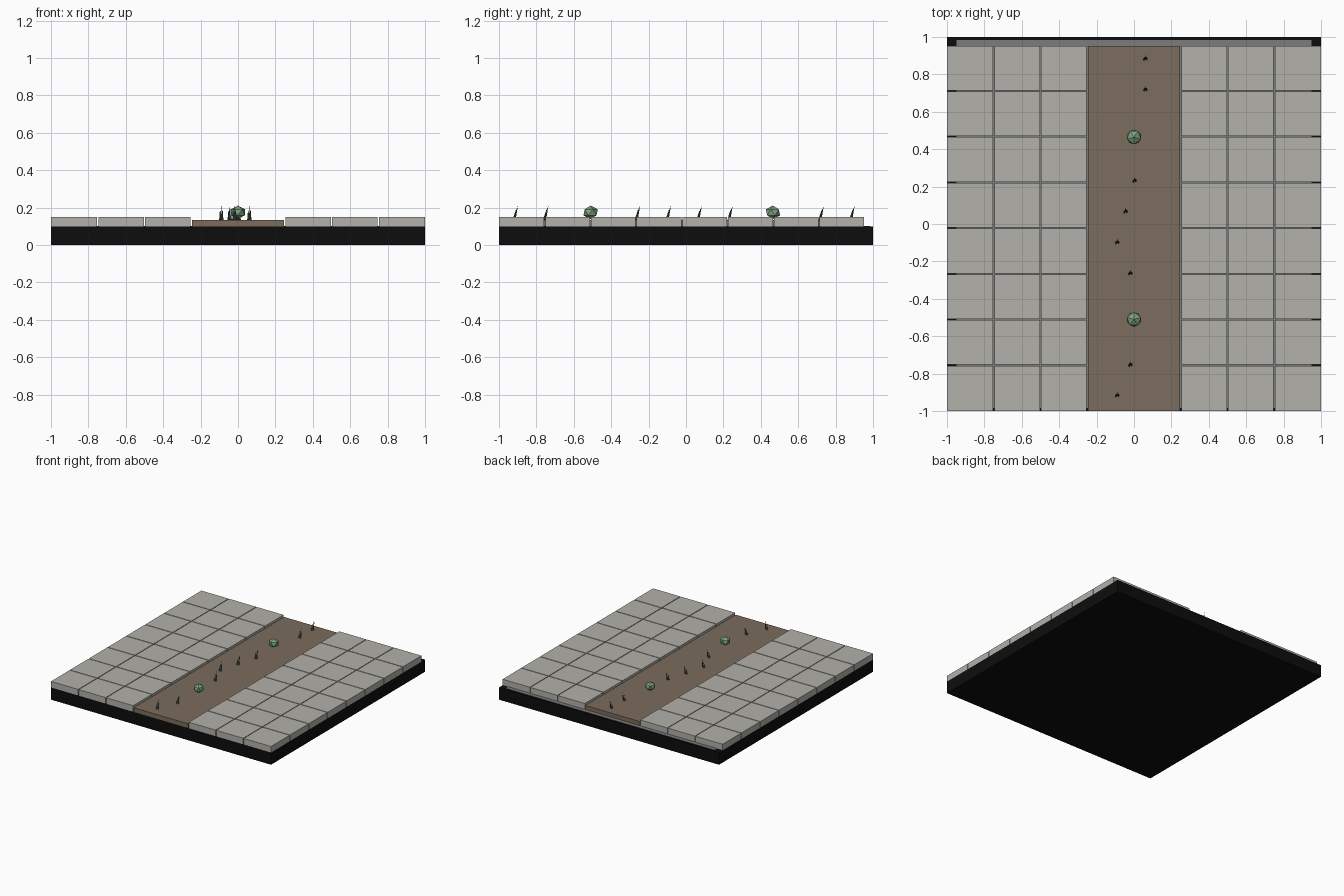
import bpy, bmesh, math
from mathutils import Matrix, Vector

if "Cube" in bpy.data.objects:
    bpy.data.objects.remove(bpy.data.objects["Cube"])


def material(name, rgb):
    m = bpy.data.materials.new(name)
    m.diffuse_color = (*rgb, 1)
    m.use_nodes = True
    m.node_tree.nodes["Principled BSDF"].inputs["Base Color"].default_value = m.diffuse_color
    return m


BLACK = material("black base", (0.004, 0.004, 0.004))
GROUT = material("grey grout", (0.2, 0.2, 0.205))
STONE = material("pale stone", (0.445, 0.44, 0.4))
DIRT = material("brown dirt", (0.2, 0.15, 0.11))
LEAF = material("soft green", (0.21, 0.37, 0.22))
GRASS = material("dark green", (0.06, 0.12, 0.07))


def finish(name, bm, mat):
    mesh = bpy.data.meshes.new(name)
    bm.to_mesh(mesh)
    bm.free()
    mesh.materials.append(mat)
    ob = bpy.data.objects.new(name, mesh)
    bpy.context.collection.objects.link(ob)
    return ob


def add_box(bm, lo, hi):
    lo, hi = Vector(lo), Vector(hi)
    mat = Matrix.Translation((lo + hi) / 2) @ Matrix.Diagonal((*(hi - lo), 1))
    bmesh.ops.create_cube(bm, size=1, matrix=mat)


def box(name, lo, hi, mat):
    bm = bmesh.new()
    add_box(bm, lo, hi)
    return finish(name, bm, mat)


# Ground layers
box("base_slab", (-1, -1, 0), (1, 1, 0.1), BLACK)
box("grout_plate", (-0.95, -0.985, 0.098), (0.95, 0.985, 0.102), GROUT)
box("dirt_path", (-0.247, -1, 0.1), (0.247, 0.952, 0.135), DIRT)

# Paving stones: three columns on each side of the path, eight rows
GAP, PITCH = 0.003, 0.2445
bm = bmesh.new()
for side in (-1, 1):
    for col in range(3):
        a, b = side * (0.25 + 0.25 * col), side * (0.5 + 0.25 * col)
        x0, x1 = min(a, b), max(a, b)
        # outer edges stay flush with the slab
        x0 = max(x0 + GAP, -1) if x0 > -1 else -1
        x1 = x1 - GAP if x1 < 1 else 1
        for row in range(8):
            y0 = -1 + PITCH * row
            add_box(bm, (x0, y0 + (GAP if row else 0), 0.1),
                    (x1, y0 + PITCH - GAP, 0.15))
finish("paving_stones", bm, STONE)

# Faceted bushes
for i, (y, turn) in enumerate(((-0.51, 0.3), (0.465, 0.94))):
    bm = bmesh.new()
    bmesh.ops.create_icosphere(
        bm, subdivisions=1, radius=1,
        matrix=Matrix.Translation((0, y, 0.175))
        @ Matrix.Rotation(turn, 4, "Z")
        @ Matrix.Diagonal((0.043, 0.043, 0.036, 1)))
    finish(f"bush_{i + 1}", bm, LEAF)

# Grass tufts: slim blades leaning towards the back
TUFTS = ((-0.09, -0.918), (-0.02, -0.755), (-0.02, -0.265), (-0.09, -0.1),
         (-0.045, 0.065), (0.003, 0.23), (0.06, 0.717), (0.06, 0.882))
BLADES = ((-0.006, -0.004, 0.055), (0.0, 0.002, 0.075), (0.007, -0.001, 0.062))
for i, (x, y) in enumerate(TUFTS):
    bm = bmesh.new()
    for dx, dy, h in BLADES:
        bmesh.ops.create_cone(
            bm, cap_ends=True, segments=4, radius1=0.005, radius2=0.0005,
            depth=h, matrix=Matrix.Translation((x + dx, y + dy, 0.135))
            @ Matrix.Rotation(math.radians(-13), 4, "X")
            @ Matrix.Translation((0, 0, h / 2)))
    finish(f"grass_tuft_{i + 1}", bm, GRASS)
